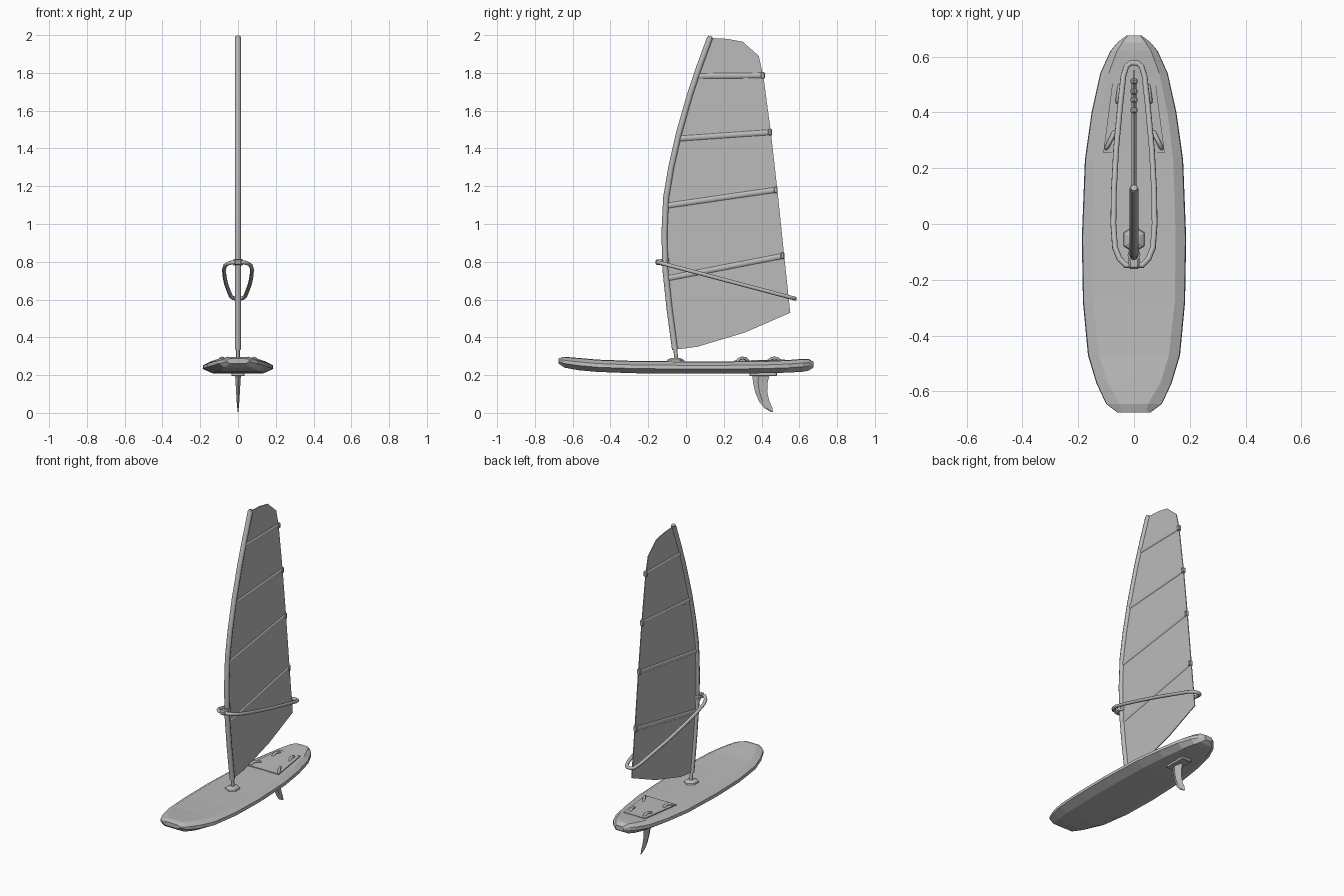
import bpy, bmesh, math
from mathutils import Vector

cube = bpy.data.objects.get("Cube")
if cube:
    bpy.data.objects.remove(cube, do_unlink=True)

grey = bpy.data.materials.new("plain grey")
grey.use_nodes = True
grey.diffuse_color = (0.5, 0.5, 0.5, 1)
grey.node_tree.nodes["Principled BSDF"].inputs["Base Color"].default_value = (0.5, 0.5, 0.5, 1)


def finish(name, bm):
    bmesh.ops.recalc_face_normals(bm, faces=bm.faces)
    mesh = bpy.data.meshes.new(name)
    bm.to_mesh(mesh)
    bm.free()
    mesh.materials.append(grey)
    obj = bpy.data.objects.new(name, mesh)
    bpy.context.collection.objects.link(obj)
    return obj


def loft(name, rings):
    """Skin a list of equal closed rings and cap both ends."""
    bm = bmesh.new()
    rows = [[bm.verts.new(p) for p in ring] for ring in rings]
    for a, b in zip(rows, rows[1:]):
        for i in range(len(a)):
            j = (i + 1) % len(a)
            bm.faces.new((a[i], a[j], b[j], b[i]))
    bm.faces.new(rows[0])
    bm.faces.new(rows[-1])
    return finish(name, bm)


def prism(name, outline, offset):
    """Extrude a closed outline of 3D points by an offset."""
    off = Vector(offset)
    return loft(name, [[Vector(p) - off / 2 for p in outline],
                       [Vector(p) + off / 2 for p in outline]])


def tube(name, points, radius, cyclic=False, flat_x=1.0, smooth=True):
    """Round tube along points, optionally flattened towards x = 0."""
    curve = bpy.data.curves.new(name, "CURVE")
    curve.dimensions = "3D"
    curve.bevel_depth = radius
    curve.bevel_resolution = 2
    curve.use_fill_caps = True
    spline = curve.splines.new("POLY")
    spline.points.add(len(points) - 1)
    for sp, p in zip(spline.points, points):
        sp.co = (*p, 1)
    spline.use_cyclic_u = cyclic
    curve.materials.append(grey)
    obj = bpy.data.objects.new(name, curve)
    bpy.context.collection.objects.link(obj)
    bpy.ops.object.select_all(action="DESELECT")
    obj.select_set(True)
    bpy.context.view_layer.objects.active = obj
    bpy.ops.object.convert(target="MESH")
    obj = bpy.context.object
    for v in obj.data.vertices:
        v.co.x *= flat_x
    if smooth:
        bpy.ops.object.shade_smooth_by_angle(angle=math.radians(50))
    return obj


def box(name, centre, size, bevel=0.0):
    bm = bmesh.new()
    bmesh.ops.create_cube(bm, size=1)
    for v in bm.verts:
        v.co = Vector([c + s * k for c, s, k in zip(centre, size, v.co)])
    if bevel:
        bmesh.ops.bevel(bm, geom=bm.edges[:], offset=bevel, segments=1, affect="EDGES")
    return finish(name, bm)


# Board: y, half width, deck share of width, bottom z, deck z
stations = [(-0.675, 0.06, 0.75, 0.262, 0.288), (-0.645, 0.1, 0.5, 0.24, 0.297),
            (-0.57, 0.135, 0.7, 0.226, 0.291), (-0.47, 0.165, 0.76, 0.217, 0.282),
            (-0.28, 0.183, 0.8, 0.21, 0.275), (-0.05, 0.187, 0.8, 0.208, 0.273),
            (0.23, 0.176, 0.8, 0.208, 0.273), (0.4, 0.152, 0.79, 0.21, 0.274),
            (0.54, 0.121, 0.75, 0.213, 0.28), (0.62, 0.085, 0.72, 0.218, 0.286),
            (0.65, 0.06, 0.7, 0.224, 0.286), (0.675, 0.028, 0.8, 0.24, 0.27)]


def board_ring(y, w, deck, z0, z1):
    h = z1 - z0
    half = [(w * 0.7, z0), (w, z0 + h * 0.38), (w * 0.985, z0 + h * 0.68), (w * deck, z1 - h * 0.04)]
    right = [(x, y, z) for x, z in half]
    left = [(-x, y, z) for x, z in reversed(half)]
    return right + [(0, y, z1)] + left + [(0, y, z0)]


loft("board", [board_ring(*s) for s in stations])

# Grip pad on the rear deck
pad = [(-0.11, 0.255, 0.274), (0.11, 0.255, 0.274), (0.075, 0.525, 0.279), (-0.075, 0.525, 0.279)]
prism("grip_pad", pad, (0, 0, 0.006))

# Foot straps, mirrored across the board
straps = {"rear_strap": ((0.06, 0.435), (0.05, 0.5)), "front_strap": ((0.1, 0.27), (0.07, 0.33))}
for name, (start, end) in straps.items():
    for side, sign in (("left", 1), ("right", -1)):
        arch = []
        for i in range(9):
            a = math.pi * i / 8
            t = (1 - math.cos(a)) / 2
            arch.append((sign * (start[0] + (end[0] - start[0]) * t),
                         start[1] + (end[1] - start[1]) * t, 0.268 + 0.022 * math.sin(a)))
        tube(f"{side}_{name}", arch, 0.008)

# Fin and its mounting box
box("fin_box", (0, 0.408, 0.204), (0.07, 0.145, 0.02), 0.004)
fin_rows = [(0.21, 0.35, 0.445, 0.016), (0.16, 0.355, 0.432, 0.013), (0.11, 0.366, 0.43, 0.01),
            (0.06, 0.387, 0.442, 0.007), (0.025, 0.415, 0.458, 0.004), (0.005, 0.45, 0.46, 0.002)]
loft("fin", [[(0, f, z), (t, f + (b - f) * 0.35, z), (0, b, z), (-t, f + (b - f) * 0.35, z)]
             for z, f, b, t in fin_rows])

# Mast foot: hexagonal plate, collar and joint
def hexagon(r, z):
    return [(r * 0.9 * math.sin(k * math.pi / 3), -0.055 + r * math.cos(k * math.pi / 3), z)
            for k in range(6)]


loft("mast_foot", [hexagon(0.05, 0.268), hexagon(0.045, 0.28), hexagon(0.025, 0.29)])
tube("mast_joint", [(0, -0.05, 0.28), (0, -0.06, 0.36)], 0.01)

# Curved mast
mast = [(-0.058, 0.335), (-0.088, 0.56), (-0.109, 0.76), (-0.114, 0.95), (-0.105, 1.14),
        (-0.078, 1.3), (-0.037, 1.48), (0.02, 1.68), (0.07, 1.83), (0.127, 1.985)]
tube("mast", [(0, y, z) for y, z in mast], 0.016)
tube("mast_tip", [(0, 0.122, 1.972), (0, 0.13, 1.994)], 0.012)

# Sail: luff follows the mast, then the head, leech and foot
edge = [(0.22, 1.98), (0.3, 1.965), (0.385, 1.89), (0.41, 1.78), (0.45, 1.48), (0.485, 1.17),
        (0.52, 0.83), (0.552, 0.53), (0.31, 0.425), (0.06, 0.35)]
prism("sail", [(0, y, z) for y, z in mast + edge], (0.005, 0, 0))

# Battens across the sail with end caps on the leech
battens = [(0.055, 1.783, 0.415, 1.787), (-0.04, 1.452, 0.453, 1.486),
           (-0.095, 1.098, 0.483, 1.182), (-0.1, 0.712, 0.519, 0.832)]
for i, (y0, z0, y1, z1) in enumerate(battens):
    tube(f"batten_{i + 1}", [(0, y0, z0), (0, y1, z1)], 0.016, flat_x=0.55)
    box(f"batten_cap_{i + 1}", (0, y1 - 0.008, z1), (0.024, 0.02, 0.034), 0.004)

# Boom: closed loop sloping down towards the back
half_boom = [(0.03, -0.148), (0.052, -0.125), (0.068, -0.085), (0.074, 0.0), (0.072, 0.12),
             (0.064, 0.27), (0.05, 0.42), (0.038, 0.53), (0.027, 0.565), (0.012, 0.577)]
loop = half_boom + [(-x, y) for x, y in reversed(half_boom)]
tube("boom", [(x, y, 0.795 - 0.265 * (y + 0.14)) for x, y in loop], 0.0105, cyclic=True)

# Boom clamp around the mast
box("boom_clamp", (0, -0.127, 0.797), (0.04, 0.07, 0.03), 0.007)
tube("clamp_collar", [(0, -0.11, 0.78), (0, -0.112, 0.815)], 0.023)
